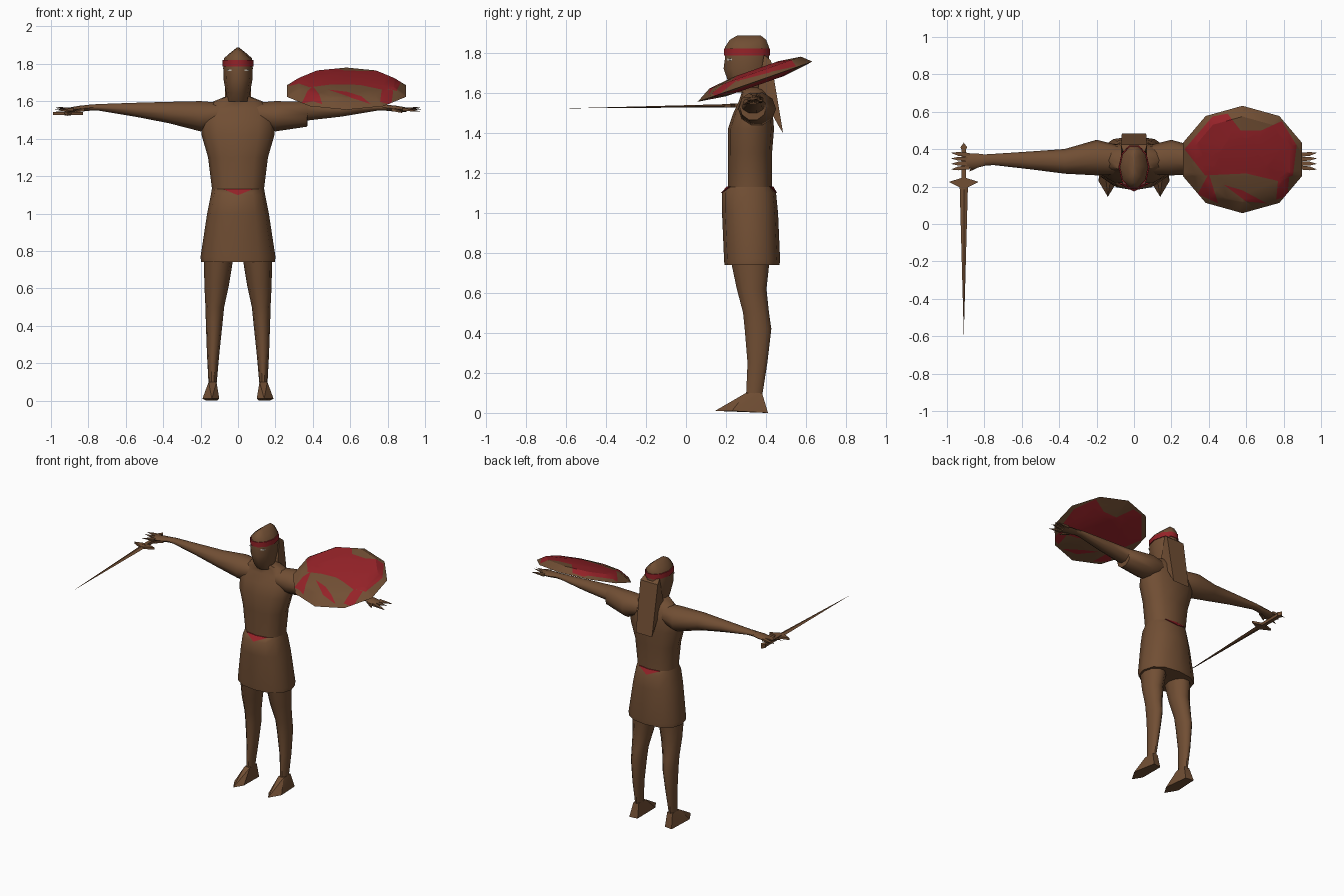
import bpy, bmesh, math
from mathutils import Vector

cube = bpy.data.objects.get("Cube")
if cube:
    bpy.data.objects.remove(cube, do_unlink=True)


def material(name, rgb):
    m = bpy.data.materials.new(name)
    m.use_nodes = True
    m.diffuse_color = (*rgb, 1)
    m.node_tree.nodes["Principled BSDF"].inputs["Base Color"].default_value = (*rgb, 1)
    return m


BROWN = material("leather_brown", (0.165, 0.077, 0.034))
RED = material("cloth_red", (0.3, 0.016, 0.021))
WHITE = material("eye_white", (0.55, 0.5, 0.42))


def finish(name, bm, mats, angle=50):
    bmesh.ops.recalc_face_normals(bm, faces=bm.faces)
    mesh = bpy.data.meshes.new(name)
    bm.to_mesh(mesh)
    bm.free()
    for m in mats:
        mesh.materials.append(m)
    ob = bpy.data.objects.new(name, mesh)
    bpy.context.collection.objects.link(ob)
    bpy.ops.object.select_all(action='DESELECT')
    ob.select_set(True)
    bpy.context.view_layer.objects.active = ob
    bpy.ops.object.shade_smooth_by_angle(angle=math.radians(angle))
    return ob


def loft(name, rings, axis="z", sides=12, power=1.0, mat=BROWN):
    """Rings are (position on axis, centre a, centre b, radius a, radius b)."""
    bm = bmesh.new()
    loops = []
    for t, ca, cb, ra, rb in rings:
        loop = []
        for i in range(sides):
            w = math.tau * i / sides
            c, s = math.cos(w), math.sin(w)
            a = ca + ra * math.copysign(abs(c) ** power, c)
            b = cb + rb * math.copysign(abs(s) ** power, s)
            loop.append(bm.verts.new((a, b, t) if axis == "z" else (t, a, b)))
        loops.append(loop)
    for low, high in zip(loops, loops[1:]):
        for i in range(sides):
            j = (i + 1) % sides
            bm.faces.new((low[i], low[j], high[j], high[i]))
    bm.faces.new(loops[0])
    bm.faces.new(loops[-1])
    return finish(name, bm, [mat])


def hull(name, points, mat=BROWN, angle=30):
    bm = bmesh.new()
    verts = [bm.verts.new(p) for p in points]
    bmesh.ops.convex_hull(bm, input=verts)
    return finish(name, bm, [mat], angle)


# Torso and tunic skirt
loft("torso", [(1.08, 0, .32, .14, .11), (1.14, 0, .32, .14, .11),
               (1.3, 0, .32, .16, .11), (1.42, 0, .325, .195, .115),
               (1.5, 0, .335, .2, .098), (1.56, 0, .345, .18, .08),
               (1.6, 0, .34, .13, .062), (1.625, 0, .325, .068, .065)], power=.85)
loft("tunic_skirt", [(.74, 0, .33, .198, .138), (.77, 0, .33, .2, .14),
                     (1.0, 0, .32, .165, .14), (1.1, 0, .315, .145, .135),
                     (1.13, 0, .32, .14, .11)], power=.85)

# Red belt knots, front and back
for name, y0, d in (("belt_front", .21, 1), ("belt_back", .43, -1)):
    outer = [(0, y0 - .006 * d, 1.132), (-.084, y0 + .007 * d, 1.132),
             (.084, y0 + .007 * d, 1.132), (0, y0 - (.036 if d > 0 else -.026), 1.098)]
    hull(name, outer + [(x, y + .007 * d, z) for x, y, z in outer], RED)

# Head, headband and hair
loft("head", [(1.6, 0, .31, .06, .065), (1.645, 0, .305, .064, .095),
              (1.72, 0, .302, .078, .12), (1.78, 0, .305, .079, .115),
              (1.83, 0, .305, .075, .115), (1.865, 0, .31, .035, .095),
              (1.887, 0, .315, .006, .06)], sides=10)
loft("headband", [(1.785, 0, .305, .083, .12), (1.82, 0, .305, .082, .12)],
     sides=10, mat=RED)
hull("hair_fall", [(s * w, y, z) for s in (-1, 1) for w, y, z in
                   ((.06, .39, 1.79), (.07, .425, 1.76), (.07, .36, 1.62),
                    (.065, .485, 1.4), (.065, .465, 1.43))])

# Limbs, built for each side
for side, s in (("left", 1), ("right", -1)):
    hull(side + "_eye", [(s * (.048 + a), .222 + a * .6 + b, 1.766 + c)
                         for a in (-.012, .012) for b in (-.01, 0) for c in (-.004, .004)],
         WHITE)
    loft(side + "_leg", [(.08, s * .136, .34, .021, .042), (.25, s * .133, .357, .033, .052),
                         (.42, s * .127, .36, .045, .07), (.5, s * .124, .35, .05, .068),
                         (.62, s * .114, .328, .066, .078),
                         (.78, s * .102, .32, .08, .105)], sides=10)
    hull(side + "_foot", [(s * x, y, z) for x, y, z in
                          ((.1, .21, .01), (.14, .145, .01), (.19, .23, .01),
                           (.11, .4, 0), (.17, .41, 0), (.115, .3, .1),
                           (.157, .3, .1), (.115, .38, .1), (.157, .38, .1))])
    arm = [(.1, .345, 1.53, .08, .066), (.2, .355, 1.52, .095, .085),
           (.37, .335, 1.54, .066, .06), (.55, .34, 1.555, .048, .039),
           (.75, .345, 1.568, .03, .018), (.8, .342, 1.566, .03, .016)]
    if s > 0:  # loose sleeve cuff
        arm[2:3] = [(.37, .335, 1.531, .068, .07), (.372, .335, 1.547, .062, .052)]
    loft(side + "_arm", [(s * r[0], *r[1:]) for r in arm], axis="x", sides=10)
    loft(side + "_palm", [(s * .79, .342, 1.566, .029, .016), (s * .85, .338, 1.56, .04, .016),
                          (s * .9, .336, 1.555, .038, .012)], axis="x", sides=8)
    fingers = [(.88, .9, y, .336 + (y - .336) * 1.35, z)
               for y, z in ((.303, 1.545), (.325, 1.565), (.347, 1.57), (.369, 1.555))]
    fingers.append((.82, .83, .32, .28, 1.537))
    for i, (x0, xm, y0, y1, z1) in enumerate(fingers):
        tip = x0 + (.1 if i < 4 else .06)
        root = [(x0, y0 + a, 1.557 + b) for a in (-.011, .011) for b in (-.009, .009)]
        mid = [(xm + .04, (y0 + y1) / 2 + a, (1.557 + z1) / 2 + .003) for a in (-.01, .01)]
        hull(f"{side}_finger_{i + 1}", [(s * x, y, z) for x, y, z in
                                        root + mid + [(tip, y1, z1)]])

# Sword held in the right hand
SX, SZ = -.91, 1.535
hull("sword_blade", [(SX, -.6, SZ - .013), (SX - .022, .2, SZ), (SX + .022, .2, SZ),
                     (SX, .2, SZ + .008), (SX, .2, SZ - .008)])
hull("sword_guard", [(SX + x, y, SZ + z) for z in (-.008, .008) for x, y in
                     ((-.08, .225), (.08, .225), (0, .185), (0, .25))])
hull("sword_grip", [(SX + x, y, SZ + z) for x in (-.013, .013) for z in (-.01, .01)
                    for y in (.22, .4)])
hull("sword_pommel", [(SX + x, y, SZ + .002 + z) for x, y in
                      ((-.018, .41), (.018, .41), (0, .435), (0, .375))
                      for z in (-.013, .013)])

# Tilted shield: shallow lens with painted red patches cut into it
CX, CY = .58, .345
PATCHES = [
    [(.27, .4), (.42, .575), (.5, .59), (.57, .5), (.68, .5), (.79, .55),
     (.87, .42), (.85, .26), (.77, .23), (.6, .27), (.38, .26)],
    [(.4, .27), (.45, .11), (.34, .16)],
    [(.48, .21), (.58, .18), (.71, .11), (.6, .12)],
    [(.77, .23), (.83, .25), (.82, .15), (.76, .13)],
]


def inside(x, y, poly):
    hit = False
    for (ax, ay), (bx, by) in zip(poly, poly[1:] + poly[:1]):
        if (ay > y) != (by > y) and x < (bx - ax) * (y - ay) / (by - ay) + ax:
            hit = not hit
    return hit


bm = bmesh.new()
SIDES = 10


def shield_ring(r, h):
    ring = []
    for i in range(SIDES):
        w = math.tau * (i + .5) / SIDES
        x, y = .335 * r * math.cos(w), .287 * r * math.sin(w)
        ring.append(bm.verts.new((CX + x, CY + y, 1.655 + .35 * y + h)))
    return ring


rings = [shield_ring(r, h) for r, h in ((.5, -.022), (1, 0), (.8, .045), (.4, .062))]
for low, high in zip(rings, rings[1:]):
    for i in range(SIDES):
        j = (i + 1) % SIDES
        bm.faces.new((low[i], low[j], high[j], high[i]))
bm.faces.new(rings[0])
bm.faces.new(rings[-1])
for poly in PATCHES:
    for a, b in zip(poly, poly[1:] + poly[:1]):
        normal = Vector((b[1] - a[1], a[0] - b[0], 0))
        bmesh.ops.bisect_plane(bm, geom=bm.verts[:] + bm.edges[:] + bm.faces[:],
                               dist=1e-5, plane_co=(*a, 0), plane_no=normal)
for f in bm.faces:
    c = f.calc_center_median()
    f.material_index = int(any(inside(c.x, c.y, p) for p in PATCHES))
finish("shield", bm, [BROWN, RED], 30)
